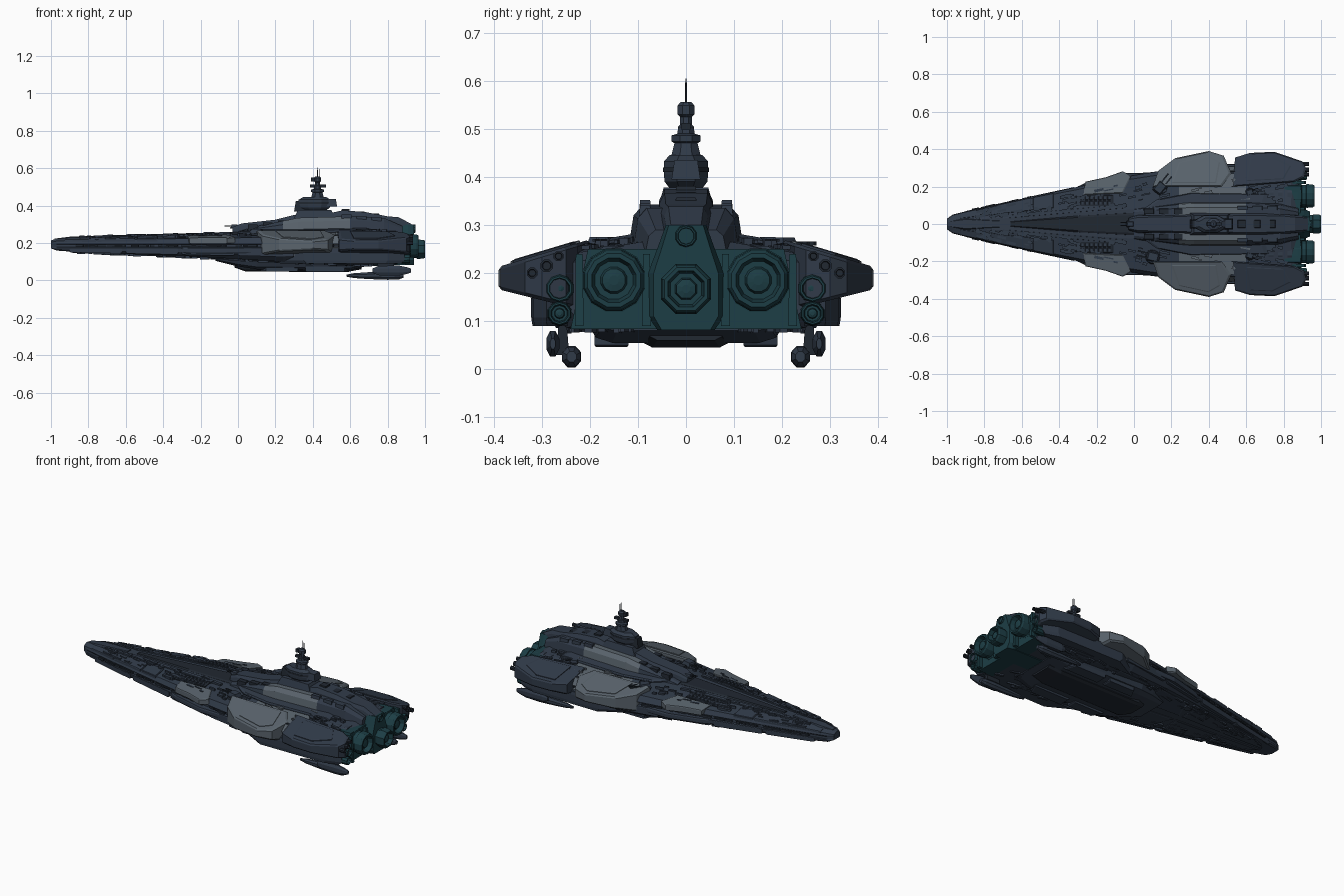
import bpy, bmesh, math, random
from mathutils import Vector, Matrix

if "Cube" in bpy.data.objects:
    bpy.data.objects.remove(bpy.data.objects["Cube"])

random.seed(4)


def material(name, rgb):
    m = bpy.data.materials.new(name)
    m.diffuse_color = (*rgb, 1)
    m.use_nodes = True
    m.node_tree.nodes["Principled BSDF"].inputs["Base Color"].default_value = m.diffuse_color
    return m


HULL = material("hull_blue", (0.030, 0.043, 0.066))
DARK = material("dark_metal", (0.015, 0.021, 0.031))
LIGHT = material("light_band", (0.10, 0.125, 0.15))
TEAL = material("engine_teal", (0.012, 0.048, 0.06))


def finish(name, bm, mat, band=False):
    bmesh.ops.recalc_face_normals(bm, faces=bm.faces)
    me = bpy.data.meshes.new(name)
    me.materials.append(mat)
    me.materials.append(LIGHT)
    if band:  # camouflage bands by position along the ship
        for f in bm.faces:
            c = f.calc_center_median()
            f.material_index = int(0.24 < c.x < 0.6 and c.z > 0.13)
    bm.to_mesh(me)
    bm.free()
    ob = bpy.data.objects.new(name, me)
    bpy.context.collection.objects.link(ob)
    return ob


def skin(name, rings, mat, mirror=False, band=False):
    """Join closed rings of equal length, cap both ends, optionally copy to -y."""
    bm = bmesh.new()
    for s in ((1, -1) if mirror else (1,)):
        vs = [[bm.verts.new((p[0], p[1] * s, p[2])) for p in r] for r in rings]
        n = len(vs[0])
        for a, b in zip(vs, vs[1:]):
            for i in range(n):
                bm.faces.new((a[i], a[(i + 1) % n], b[(i + 1) % n], b[i]))
        bm.faces.new(vs[0])
        bm.faces.new(vs[-1])
    return finish(name, bm, mat, band)


def section(x, half):
    return [(x, y, z) for y, z in half] + [(x, -y, z) for y, z in reversed(half)]


def ridge(name, stations, mat, band=False, slope=0.7):
    """Chamfered trapezoid loft on the centreline: x, half width, bottom, top."""
    return skin(name, [section(x, [(w * slope, t), (w * (slope + .17), t - .25 * (t - b)), (w, b)])
                       for x, w, b, t in stations], mat, band=band)


def plate(name, outline, top, bot, mat, mirror=True, edge=0.007):
    """Armour plate with bevelled rim; top and bot give z from (x, y)."""
    cx = sum(p[0] for p in outline) / len(outline)
    cy = sum(p[1] for p in outline) / len(outline)

    def ring(k, fn, dz):
        pts = [(cx + (x - cx) * k, cy + (y - cy) * k) for x, y in outline]
        return [(x, y, fn(x, abs(y)) + dz) for x, y in pts]
    return skin(name, [ring(.93, bot, 0), ring(1, bot, edge), ring(1, top, -edge), ring(.93, top, 0)], mat, mirror)


def block(name, x0, x1, y0, y1, z0, z1, mat, tx=1, ty=1, mirror=False):
    cx, cy = (x0 + x1) / 2, (y0 + y1) / 2
    hx, hy = (x1 - x0) / 2, (y1 - y0) / 2
    rings = [[(cx + a * hx * kx, cy + b * hy * ky, z) for a, b in ((-1, -1), (1, -1), (1, 1), (-1, 1))]
             for z, kx, ky in ((z0, 1, 1), (z1, tx, ty))]
    return skin(name, rings, mat, mirror)


def lathe_x(name, cy, cz, prof, mat, n=12, mirror=False, ky=1):
    return skin(name, [[(x, cy + r * ky * math.cos((i + .5) * math.tau / n), cz + r * math.sin((i + .5) * math.tau / n))
                        for i in range(n)] for x, r in prof], mat, mirror)


def lathe_z(name, cx, cy, prof, mat, n=8, kx=1):
    return skin(name, [[(cx + r * kx * math.cos((i + .5) * math.tau / n), cy + r * math.sin((i + .5) * math.tau / n), z)
                        for i in range(n)] for z, r in prof], mat)


# Main hull: x, half width, top, bottom
ST = [(-1, .028, .214, .172), (-.97, .05, .224, .16), (-.9, .068, .229, .155), (-.6, .135, .238, .142),
      (-.27, .205, .247, .13), (-.05, .252, .252, .118), (.24, .30, .262, .10), (.6, .31, .27, .086),
      (.84, .285, .266, .086), (.88, .25, .245, .095)]


def hull_at(x):
    for a, b in zip(ST, ST[1:]):
        if x <= b[0]:
            t = max(0, (x - a[0]) / (b[0] - a[0]))
            return [p + (q - p) * t for p, q in zip(a[1:], b[1:])]
    return ST[-1][1:]


def deck(x, y):
    w, t, _ = hull_at(x)
    return t - max(0, (abs(y) - .3 * w) / (.63 * w)) * .4 * (t - .19)


def belly(x, y):
    return hull_at(x)[2]


def hull_ring(x, w, t, b):
    return section(x, [(.3 * w, t), (.93 * w, .19 + .6 * (t - .19)), (w, .201), (w, .196), (.95 * w, .192),
                       (.95 * w, .178), (w, .174), (.98 * w, b + .4 * (.174 - b)), (.87 * w, b)])


skin("main_hull", [hull_ring(*s) for s in ST], HULL, band=True)

# Bow spine and side rails, tapering toward the nose
ridge("bow_spine", [(-.66, .015, .22, .242), (-.3, .05, .23, .252), (.02, .07, .24, .26)], DARK)
plate("spine_rail", [(-.7, .03), (-.05, .085), (-.05, .105), (-.7, .045)],
      lambda x, y: deck(x, y) + .007, lambda x, y: deck(x, y) - .01, HULL, edge=.002)
ridge("nose_cap", [(-.98, .02, .2, .224), (-.9, .035, .2, .234), (-.72, .022, .2, .24)], HULL)

# Upper armour and lower armour panels along the bow, split by seams
up = lambda x, y: deck(x, y) + .006
low = lambda x, y: belly(x, y) - .006
for i, (a, b) in enumerate(((-.93, -.76), (-.75, -.55), (-.54, -.43))):
    wa, wb = hull_at(a)[0], hull_at(b)[0]
    plate(f"bow_armour_{i}", [(a, wa * .5), (b, wb * .5), (b, wb * .97), (a, wa * .97)],
          up, lambda x, y: .198, HULL, edge=.003)
for i, (a, b) in enumerate(((-.9, -.62), (-.6, -.32), (-.3, -.02), (0, .3), (.32, .62))):
    wa, wb = hull_at(a)[0], hull_at(b)[0]
    plate(f"keel_armour_{i}", [(a, wa * .12), (b, wb * .12), (b, wb * .8), (a + .06, wa * .8)],
          lambda x, y: belly(x, y) + .02, low, HULL, edge=.003)
    plate(f"side_armour_{i}", [(a, wa * .9), (b, wb * .9), (b, wb * 1.015), (a, wa * 1.015)],
          lambda x, y: .172, lambda x, y: .15 - .02 * (x + .9), HULL, edge=.004)

# Light shoulder plates at midship
plate("shoulder_plate", [(-.27, .155), (-.06, .165), (-.015, .255), (-.06, .282), (-.15, .25), (-.26, .226)],
      lambda x, y: deck(x, y) + .009, lambda x, y: .196, LIGHT, edge=.004)
plate("shoulder_underplate", [(-.4, .15), (0, .16), (.1, .275), (-.06, .272), (-.26, .22)],
      lambda x, y: .175, lambda x, y: .145, HULL)

# Front and rear wings, sloping down to the outer edge
wing_top = lambda x, y: .213 + (.39 - y) * .3
wing_bot = lambda x, y: .166 - (.39 - y) * .25
plate("front_wing", [(.1, .2), (.47, .2), (.52, .27), (.48, .365), (.4, .39), (.22, .352), (.13, .285)],
      wing_top, wing_bot, LIGHT)
plate("rear_wing", [(.53, .2), (.86, .225), (.91, .25), (.92, .3), (.9, .335), (.75, .386), (.62, .38), (.54, .355)],
      wing_top, wing_bot, HULL)
plate("rear_wing_panel", [(.6, .23), (.8, .24), (.84, .31), (.74, .36), (.62, .355)],
      lambda x, y: wing_top(x, y) + .006, wing_bot, HULL, edge=.002)
plate("front_wing_panel", [(.2, .22), (.44, .22), (.46, .33), (.4, .365), (.24, .33)],
      lambda x, y: wing_top(x, y) + .005, wing_bot, LIGHT, edge=.002)
plate("wing_gap", [(.4, .2), (.64, .2), (.62, .285), (.46, .285)], lambda x, y: .24, lambda x, y: .12, DARK)
for y, z, r in ((.29, .215, .014), (.265, .235, .011), (.32, .2, .012)):
    lathe_x("wing_thruster", y, z, [(.86, r), (.935, r), (.935, r * .7), (.92, r * .6)], DARK, 8, True)

# Lower stern flank and ventral layers
plate("stern_flank", [(.2, .24), (.86, .24), (.89, .29), (.8, .318), (.35, .322)],
      lambda x, y: .165, lambda x, y: .09, HULL, edge=.018)
ridge("ventral_hull", [(-.12, .11, .13, .105), (.0, .17, .12, .075), (.1, .2, .11, .06), (.6, .205, .1, .055),
                       (.7, .19, .1, .08)], HULL, slope=.75)
ridge("ventral_keel", [(-.02, .07, .1, .07), (.04, .1, .08, .048), (.58, .1, .08, .045), (.66, .085, .09, .06)], DARK)
plate("ventral_bay", [(.12, .12), (.32, .12), (.32, .18), (.15, .18)],
      lambda x, y: .08, lambda x, y: .048, HULL, edge=.004)
plate("ventral_bay_rear", [(.36, .12), (.6, .12), (.57, .19), (.36, .19)],
      lambda x, y: .08, lambda x, y: .046, HULL, edge=.004)

# Superstructure: wide flanks and raised central spine
ridge("citadel_flank", [(.0, .085, .24, .262), (.12, .1, .24, .295), (.24, .115, .24, .318), (.32, .12, .25, .335),
                        (.6, .12, .25, .343), (.78, .11, .25, .335), (.88, .085, .24, .29)], HULL, True, .74)
ridge("citadel_spine", [(-.03, .035, .24, .285), (.02, .05, .25, .305), (.2, .055, .25, .325), (.3, .06, .26, .35),
                        (.5, .062, .28, .362), (.56, .064, .28, .375), (.68, .064, .28, .366), (.8, .06, .27, .343),
                        (.86, .052, .26, .338), (.93, .045, .24, .3)], HULL)
plate("citadel_skirt", [(.05, .08), (.7, .1), (.72, .16), (.3, .165), (.12, .13)],
      lambda x, y: deck(x, y) + .016, deck, HULL, edge=.005)
for i, x in enumerate((.05, .13, .21)):
    block("citadel_block", x, x + .06, .05, .085, .25, .298 + .012 * i, DARK, .85, .8, True)
for i, x in enumerate((.55, .63, .71)):
    block("dorsal_block", x, x + .06, .07, .1, .3, .352 - .006 * i, HULL, .85, .7, True)
    block("dorsal_cap", x, x + .05, -.025, .025, .34, .381 - .012 * i, DARK, .8, .8)

# Command tower with sensor mast
block("tower_base", .3, .52, -.058, .058, .335, .378, HULL, .8, .8)
lathe_z("bridge", .41, 0, [(.375, .036), (.39, .048), (.405, .05), (.432, .05), (.446, .036)], HULL, 8, 1.85)
lathe_z("bridge_window_band", .41, 0, [(.41, .0515), (.42, .0515)], DARK, 8, 1.85)
block("bridge_wing", .46, .53, -.03, .03, .395, .435, HULL, .8, .8)
block("bridge_prow", .3, .36, -.025, .025, .37, .425, DARK, .7, .8)
lathe_z("mast", .425, 0, [(.44, .034), (.47, .026), (.474, .033), (.486, .033), (.49, .019), (.504, .018),
                          (.508, .014), (.525, .013), (.53, .019), (.548, .019), (.556, .012)], HULL, 8, 1.1)
block("mast_crossbar", .385, .47, -.009, .009, .498, .512, DARK)
block("mast_sensor", .39, .41, -.012, .012, .53, .55, DARK)
for x, z in ((.425, .605), (.437, .596)):
    lathe_z("antenna", x, 0, [(.54, .0025), (z, .0015)], DARK, 5)


# Main engines with hollow stepped nozzles
def nozzle(name, y, z, r, x0, x1, mirror, n=12):
    prof = [(x0, r * .92), (x1 - .09, r), (x1 - .07, r), (x1 - .068, r * .88), (x1 - .045, r * .88), (x1 - .043, r * .97),
            (x1 - .01, r * .93), (x1, r * .84), (x1, r * .7), (x1 - .03, r * .6), (x1 - .03, r * .42),
            (x1 - .015, r * .36), (x1 - .012, r * .15)]
    return lathe_x(name, y, z, prof, TEAL, n, mirror)


nozzle("center_engine", 0, .167, .058, .7, 1.0, False, 8)
nozzle("side_engine", .15, .185, .068, .66, .965, True)
nozzle("outer_engine_upper", .263, .168, .031, .75, .925, True, 10)
nozzle("outer_engine_lower", .263, .116, .027, .75, .92, True, 10)
nozzle("dorsal_exhaust", 0, .277, .025, .82, .95, False, 10)
skin("center_engine_housing", [section(x, [(.042 * k, .3), (.06 * k, .25), (.079 * k, .2), (.079 * k, .11), (.06 * k, .082)])
                               for x, k in ((.7, 1), (.91, 1), (.94, .85))], TEAL)
block("engine_bulkhead", .8, .895, -.24, .24, .084, .25, TEAL, .9, .85)
for y in (.082, .222):
    block("engine_strut", .8, .92, y - .009, y + .009, .09, .24, TEAL, .85, .8, True)
for a in range(3):
    lathe_x("engine_collar", .15, .185, [(.72 + a * .05, .074), (.745 + a * .05, .074)], HULL, 12, True)

# Ventral pods on struts
lathe_x("inner_pod", .238, .026, [(.58, .006), (.62, .014), (.7, .02), (.8, .024), (.86, .022), (.885, .012)], HULL, 8, True, .9)
lathe_x("outer_pod", .277, .053, [(.72, .012), (.75, .027), (.86, .029), (.9, .02), (.925, .012)], HULL, 8, True, .5)
block("pod_strut", .75, .83, .243, .27, .03, .1, DARK, 1.1, .6, True)

# Missile racks: dark frame with rows of cells
plate("rack_frame", [(-.32, .095), (-.11, .095), (-.11, .155), (-.32, .15)],
      lambda x, y: deck(x, y) + .008, deck, DARK, edge=.002)
for i in range(8):
    for y in (.102, .128):
        x = -.31 + i * .024
        z = deck(x, y + .01) + .006
        block("rack_cell", x, x + .017, y, y + .02, z, z + .007, HULL, .8, .8, True)

# Gun turrets: x, y, barrel heading
for x, y, ang in ((.14, .195, .9), (.1, -.175, 2.9), (-.02, .0, math.pi), (.62, .17, .3), (.62, -.17, -.3)):
    z = .285 if y == 0 else deck(x, y) + .004
    s = .6 if y == 0 or x > .5 else 1
    parts = [lathe_z("turret_ring", 0, 0, [(0, .04), (.012, .036)], DARK, 10),
             block("turret_body", -.035, .032, -.026, .026, .01, .034, HULL, .75, .75)]
    parts += [block("turret_barrel", .02, .085, b - .004, b + .004, .018, .026, DARK) for b in (-.012, .012)]
    for p in parts:
        p.matrix_world = Matrix.Translation((x, y, z - .006)) @ Matrix.Rotation(ang, 4, 'Z') @ Matrix.Scale(s, 4)

# Small surface fittings scattered symmetrically over deck, side trench and underside
for name, count, mat in (("deck_fittings", 110, HULL), ("trench_fittings", 70, DARK), ("belly_fittings", 80, HULL)):
    bm = bmesh.new()
    for i in range(count):
        x = random.uniform(-.85, .8)
        w = hull_at(x)[0]
        y = w * (.965 if "trench" in name else random.uniform(.35, .85))
        z = {"d": deck(x, y) + .006, "t": .185, "b": belly(x, y) - .005}[name[0]]
        size = Vector((random.uniform(.015, .06), random.uniform(.006, .018), random.uniform(.006, .014)))
        for s in (1, -1):
            m = Matrix.Translation((x, y * s, z)) @ Matrix.Rotation(.2 * s, 4, 'Z')
            bmesh.ops.create_cube(bm, size=1, matrix=m @ Matrix.Diagonal((*size, 1)))
    finish(name, bm, mat, name[0] == "d")
